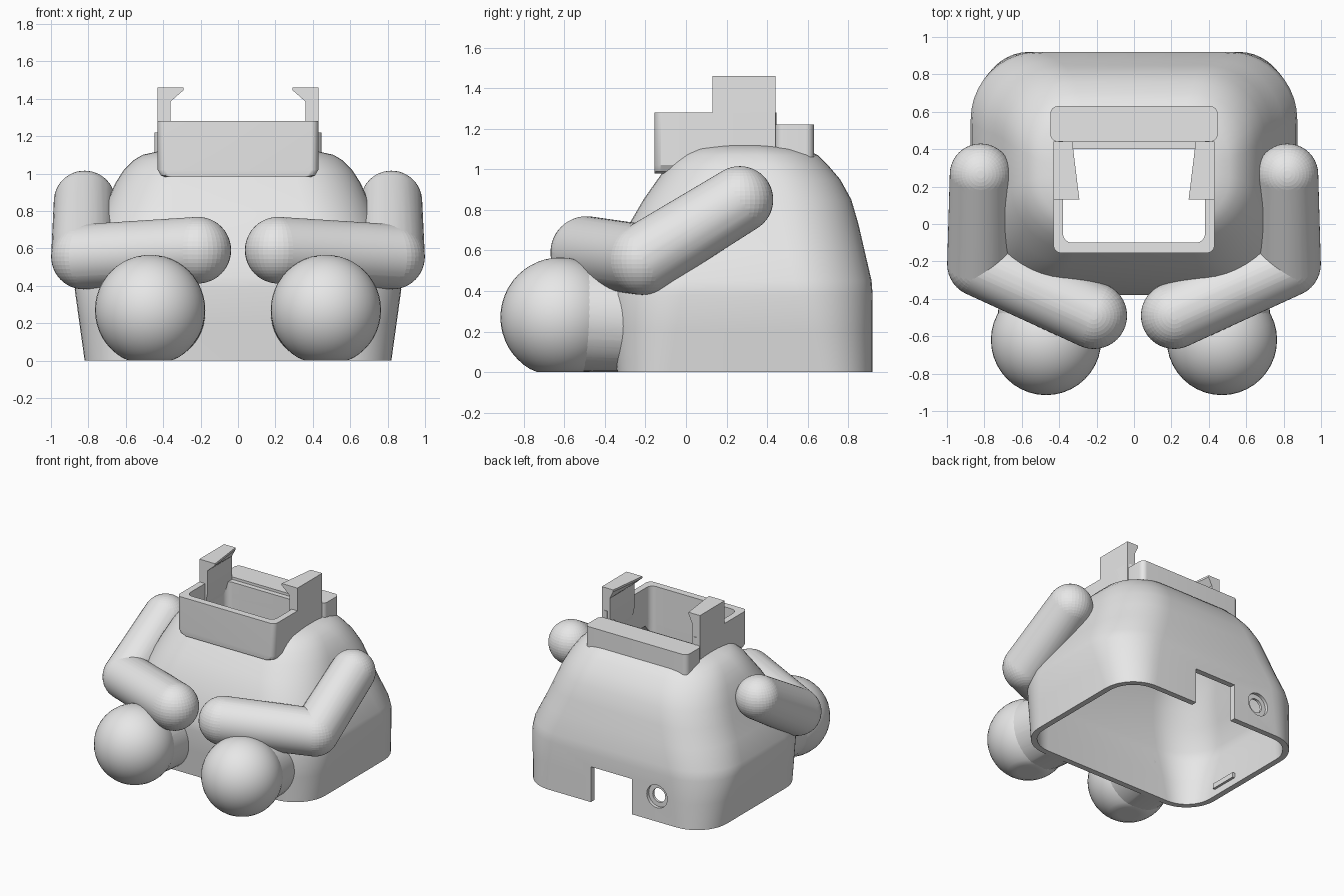
import bpy, bmesh, math
from mathutils import Matrix, Vector

cube = bpy.data.objects.get("Cube")
if cube:
    bpy.data.objects.remove(cube)

grey = bpy.data.materials.new("plain_grey")
grey.use_nodes = True
grey.diffuse_color = (0.8, 0.8, 0.8, 1)
grey.node_tree.nodes["Principled BSDF"].inputs["Base Color"].default_value = (0.8, 0.8, 0.8, 1)


def finish(name, bm):
    bmesh.ops.recalc_face_normals(bm, faces=bm.faces)
    mesh = bpy.data.meshes.new(name)
    bm.to_mesh(mesh)
    bm.free()
    mesh.materials.append(grey)
    obj = bpy.data.objects.new(name, mesh)
    bpy.context.collection.objects.link(obj)
    return obj


def ring(hx, y0, y1, r, steps=10):
    """Rounded rectangle, counter-clockwise from above."""
    corners = [(hx - r, y1 - r), (r - hx, y1 - r), (r - hx, y0 + r), (hx - r, y0 + r)]
    pts = []
    for q, (cx, cy) in enumerate(corners):
        for i in range(steps + 1):
            a = (q + i / steps) * math.pi / 2
            pts.append((cx + r * math.cos(a), cy + r * math.sin(a)))
    return pts


def loft(name, sections):
    """Closed solid through sections of (z, half width, front, back, radius)."""
    bm = bmesh.new()
    rings = [[bm.verts.new((x, y, z)) for x, y in ring(*s)] for z, *s in sections]
    n = len(rings[0])
    for a, b in zip(rings, rings[1:]):
        for i in range(n):
            j = (i + 1) % n
            bm.faces.new((a[i], a[j], b[j], b[i]))
    bm.faces.new(rings[-1])
    bm.faces.new(rings[0][::-1])
    return finish(name, bm)


def box(name, lo, hi):
    bm = bmesh.new()
    bmesh.ops.create_cube(bm, size=1)
    for v in bm.verts:
        v.co = [(a + b) / 2 + c * (b - a) for a, b, c in zip(lo, hi, v.co)]
    return finish(name, bm)


def cylinder_y(name, x, y, z, r, depth):
    bm = bmesh.new()
    m = Matrix.Translation((x, y, z)) @ Matrix.Rotation(math.pi / 2, 4, "X")
    bmesh.ops.create_cone(bm, cap_ends=True, segments=32, radius1=r, radius2=r, depth=depth, matrix=m)
    return finish(name, bm)


def capsule(name, *balls):
    """Hull around balls of (centre, radius), flattened on the ground."""
    bm = bmesh.new()
    for centre, r in balls:
        bmesh.ops.create_uvsphere(bm, u_segments=40, v_segments=24, radius=r,
                                  matrix=Matrix.Translation(centre))
    if len(balls) > 1:
        res = bmesh.ops.convex_hull(bm, input=bm.verts)
        junk = {e for e in res["geom_interior"] + res["geom_unused"] if isinstance(e, bmesh.types.BMVert)}
        bmesh.ops.delete(bm, geom=list(junk), context="VERTS")
    for v in bm.verts:
        v.co.z = max(v.co.z, 0)
    return finish(name, bm)


def cut(obj, *cutters):
    for c in cutters:
        mod = obj.modifiers.new("cut", "BOOLEAN")
        mod.operation, mod.solver, mod.object = "DIFFERENCE", "EXACT", c
    bpy.context.view_layer.update()
    deps = bpy.context.evaluated_depsgraph_get()
    mesh = bpy.data.meshes.new_from_object(obj.evaluated_get(deps))
    obj.modifiers.clear()
    obj.data = mesh
    return obj


# Body sections, bottom to top
sections = [
    (0.00, 0.820, -0.34, 0.92, 0.26),
    (0.20, 0.848, -0.36, 0.92, 0.31),
    (0.38, 0.873, -0.38, 0.92, 0.36),
    (0.45, 0.865, -0.375, 0.915, 0.38),
    (0.60, 0.800, -0.33, 0.88, 0.38),
    (0.73, 0.745, -0.28, 0.85, 0.37),
    (0.85, 0.700, -0.21, 0.815, 0.36),
    (0.95, 0.655, -0.14, 0.76, 0.34),
    (1.02, 0.610, -0.09, 0.70, 0.31),
    (1.07, 0.560, -0.04, 0.65, 0.28),
    (1.10, 0.510, 0.01, 0.58, 0.24),
    (1.12, 0.420, 0.12, 0.46, 0.15),
]


def inner(name, d):
    shrunk = [(z * (1.12 - d) / 1.12, hx - d, y0 + d, y1 - d, r - d) for z, hx, y0, y1, r in sections]
    z, *base = shrunk[0]
    return loft(name, [(-0.1, *base)] + shrunk)


cavity = inner("cavity_cutter", 0.045)
limb_cutter = inner("limb_cutter", 0.02)
opening = loft("opening_cutter", [(0.6, 0.38, -0.1, 0.4, 0.05), (1.6, 0.38, -0.1, 0.4, 0.05)])
door = box("door_cutter", (-0.17, 0.7, -0.1), (0.19, 1.1, 0.28))
sink = cylinder_y("sink_cutter", -0.39, 0.96, 0.2, 0.09, 0.13)
port = cylinder_y("port_cutter", -0.39, 0.9, 0.2, 0.055, 0.3)
back_gap = box("gap_cutter", (-0.38, 0.3, 1.2), (0.38, 0.6, 1.6))

# Hollow body with top opening, back doorway and round port
parts = [cut(loft("body_shell", sections), cavity, opening, door, sink, port)]

# Rectangular collar around the opening, with the ledge behind it
collar = loft("collar", [
    (0.98, 0.385, -0.155, 0.445, 0.04),
    (0.99, 0.412, -0.155, 0.445, 0.04),
    (1.02, 0.43, -0.155, 0.445, 0.04),
    (1.28, 0.43, -0.155, 0.445, 0.04),
])
parts.append(cut(collar, opening, back_gap))
parts.append(loft("back_ledge", [(z, 0.447, 0.44, 0.63, 0.04) for z in (1.06, 1.22)]))

for side, label in ((-1, "right"), (1, "left")):
    # Hooked clip, its lip tapering towards the back
    bm = bmesh.new()
    ends = []
    for y, tip in ((0.13, 0.292), (0.44, 0.33)):
        profile = [(0.43, 1.1), (0.43, 1.46), (tip, 1.46), (tip, 1.445), (0.36, 1.385), (0.36, 1.2), (0.38, 1.1)]
        ends.append([bm.verts.new((side * x, y, z)) for x, z in profile])
    a, b = ends
    bm.faces.new(a)
    bm.faces.new(b[::-1])
    for i in range(len(a)):
        j = (i + 1) % len(a)
        bm.faces.new((a[i], b[i], b[j], a[j]))
    parts.append(finish(label + "_clip", bm))

    # Arm, bent at the elbow
    shoulder = (Vector((side * 0.82, 0.265, 0.85)), 0.165)
    elbow = (Vector((side * 0.825, -0.215, 0.555)), 0.174)
    hand = (Vector((side * 0.215, -0.49, 0.59)), 0.178)
    parts.append(cut(capsule(label + "_upper_arm", shoulder, elbow), limb_cutter))
    parts.append(cut(capsule(label + "_forearm", elbow, hand), limb_cutter))

    # Ball foot and short leg
    foot = Vector((side * 0.47, -0.62, 0.27))
    parts.append(capsule(label + "_foot", (foot, 0.295)))
    leg = capsule(label + "_leg", (foot, 0.27), (Vector((side * 0.42, -0.08, 0.25)), 0.27))
    parts.append(cut(leg, limb_cutter))

    # Small tab inside the side wall
    lo, hi = sorted((side * 0.765, side * 0.805))
    parts.append(box(label + "_inner_tab", (lo, -0.03, 0.06), (hi, 0.19, 0.1)))

for c in (cavity, limb_cutter, opening, door, sink, port, back_gap):
    bpy.data.objects.remove(c)

# Smooth shading with sharp edges kept
bpy.ops.object.select_all(action="DESELECT")
for p in parts:
    p.select_set(True)
bpy.context.view_layer.objects.active = parts[0]
bpy.ops.object.shade_smooth_by_angle(angle=math.radians(30))
